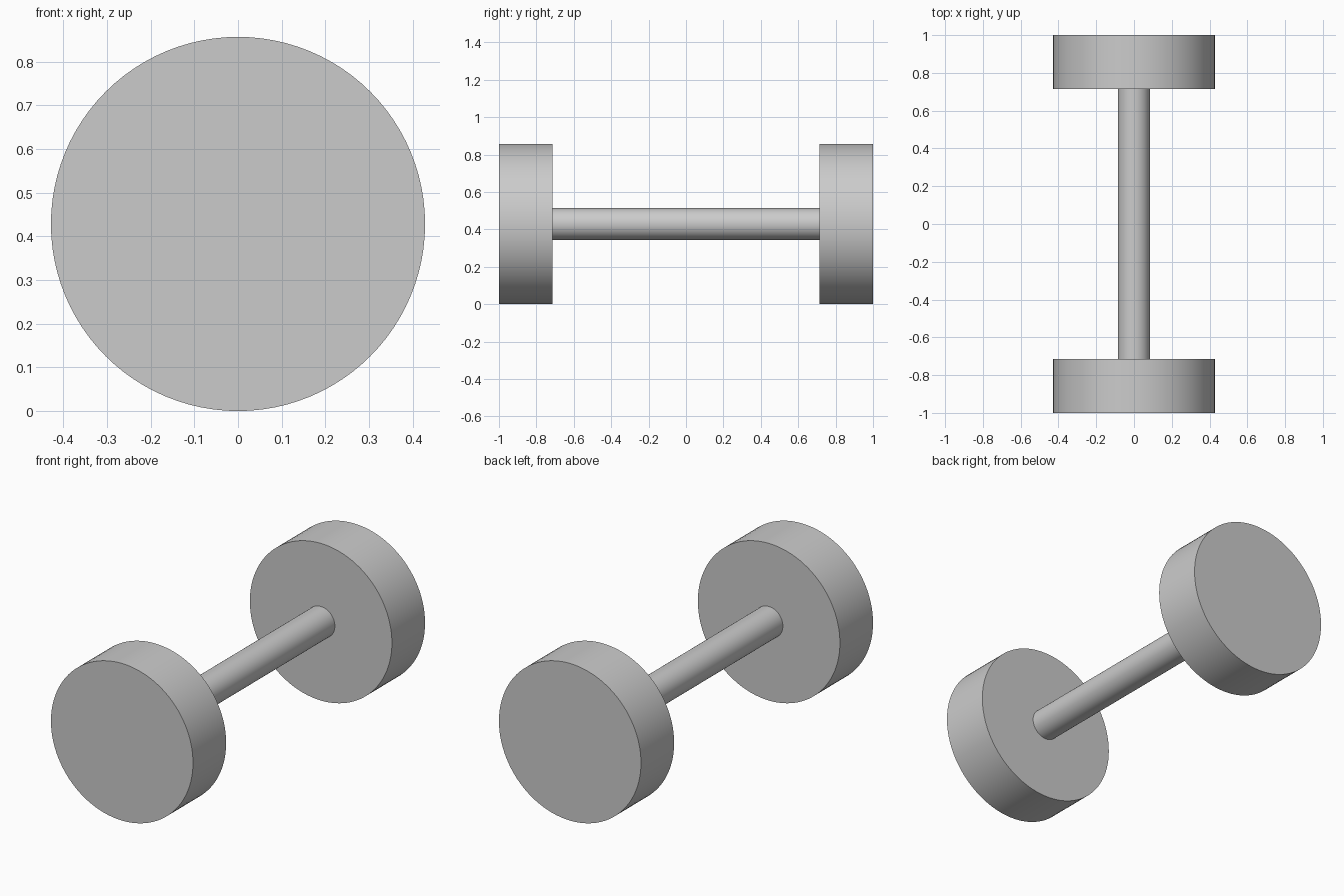
import bpy
import math

cube = bpy.data.objects.get("Cube")
if cube:
    bpy.data.objects.remove(cube, do_unlink=True)

# Single grey metal colour
GREY = (0.6, 0.6, 0.6, 1.0)
grey = bpy.data.materials.new("grey_metal")
grey.use_nodes = True
grey.diffuse_color = GREY
shader = next(n for n in grey.node_tree.nodes if n.type == 'BSDF_PRINCIPLED')
shader.inputs["Base Color"].default_value = GREY

WEIGHT_RADIUS = 0.4286
WEIGHT_WIDTH = 0.2857
BAR_RADIUS = 0.0845
INNER_Y = 1 - WEIGHT_WIDTH


def cylinder_along_y(name, radius, length, y, sides):
    bpy.ops.mesh.primitive_cylinder_add(
        vertices=sides, radius=radius, depth=length,
        location=(0, y, WEIGHT_RADIUS), rotation=(math.pi / 2, 0, 0))
    part = bpy.context.object
    part.name = name
    part.data.materials.append(grey)
    bpy.ops.object.shade_smooth_by_angle(angle=math.radians(30))
    return part


# Round weights at both ends
for name, side in (("front_weight", -1), ("back_weight", 1)):
    cylinder_along_y(name, WEIGHT_RADIUS, WEIGHT_WIDTH,
                     side * (1 - WEIGHT_WIDTH / 2), 96)

# Handle bar, slightly sunk into the weights
cylinder_along_y("handle_bar", BAR_RADIUS, 2 * INNER_Y + 0.02, 0, 64)
